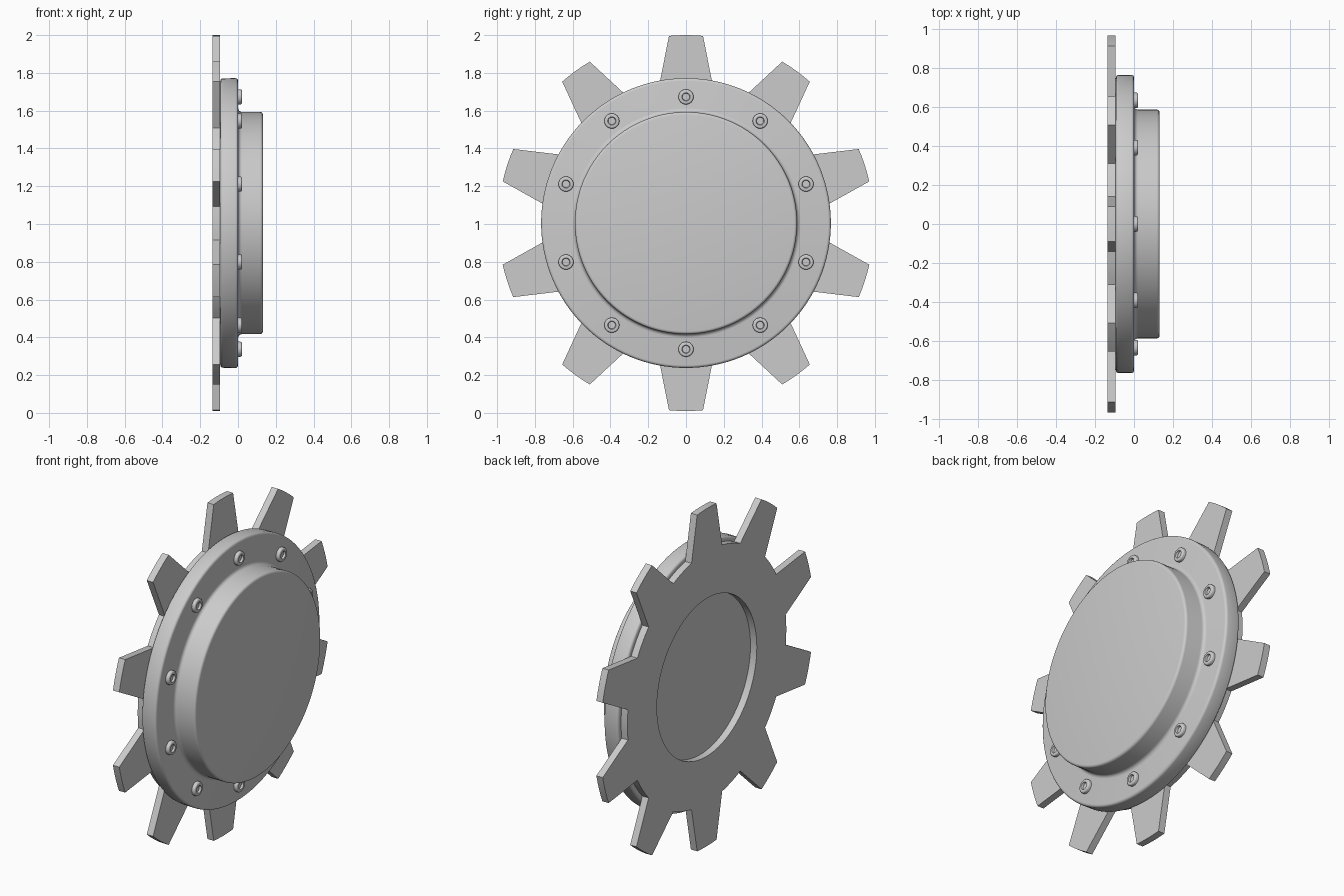
import bpy, bmesh, math
from math import cos, sin, pi, radians

if "Cube" in bpy.data.objects:
    bpy.data.objects.remove(bpy.data.objects["Cube"])

CZ = 1.005          # height of the axle, which runs along x
TEETH = 10

grey = bpy.data.materials.new("light grey metal")
grey.diffuse_color = (0.6, 0.6, 0.6, 1)
grey.use_nodes = True
grey.node_tree.nodes["Principled BSDF"].inputs["Base Color"].default_value = grey.diffuse_color


def finish(bm, name):
    bmesh.ops.remove_doubles(bm, verts=bm.verts, dist=1e-6)
    bmesh.ops.recalc_face_normals(bm, faces=bm.faces)
    me = bpy.data.meshes.new(name)
    bm.to_mesh(me)
    bm.free()
    me.materials.append(grey)
    ob = bpy.data.objects.new(name, me)
    bpy.context.collection.objects.link(ob)
    bpy.ops.object.select_all(action='DESELECT')
    ob.select_set(True)
    bpy.context.view_layer.objects.active = ob
    bpy.ops.object.shade_smooth_by_angle(angle=radians(32))
    return ob


def arc(x, r, rad, a0, a1, n=4):
    """Points (x, radius) along a rounded profile corner."""
    return [(x + rad * cos(radians(a0 + (a1 - a0) * i / n)),
             r + rad * sin(radians(a0 + (a1 - a0) * i / n))) for i in range(n + 1)]


def lathe(bm, profile, n, cy=0.0, cz=CZ):
    """Revolve (x, radius) points around an x axis, capping both ends."""
    rings = [[bm.verts.new((x, cy + r * sin(2 * pi * i / n), cz + r * cos(2 * pi * i / n)))
              for i in range(n)] for x, r in profile]
    for a, b in zip(rings, rings[1:]):
        for i in range(n):
            j = (i + 1) % n
            bm.faces.new((a[i], a[j], b[j], b[i]))
    bm.faces.new(rings[0])
    bm.faces.new(rings[-1])


# Toothed plate with a round hole
R_TIP, R_ROOT, R_HOLE = 0.995, 0.74, 0.465
tooth = [(-11.1, R_ROOT), (-5.2, R_TIP), (-2.6, R_TIP), (0, R_TIP), (2.6, R_TIP),
         (5.2, R_TIP), (11.1, R_ROOT), (14.5, R_ROOT), (18, R_ROOT), (21.5, R_ROOT)]
bm = bmesh.new()
loops = []
for k in range(TEETH):
    for m, (deg, r) in enumerate(tooth):
        ao = radians(deg + 36 * k)
        ai = radians(-11.1 + 3.6 * m + 36 * k)
        loops.append([bm.verts.new((x, rr * sin(a), CZ + rr * cos(a)))
                      for rr, a in ((R_HOLE, ai), (r, ao)) for x in (-0.136, -0.095)])
for i, p in enumerate(loops):
    q = loops[(i + 1) % len(loops)]
    for s, t in ((0, 2), (2, 3), (3, 1), (1, 0)):
        bm.faces.new((p[s], p[t], q[t], q[s]))
finish(bm, "toothed_plate")

# Flange and raised hub cap in one turned body
profile = ([(-0.0945, 0.745)] + arc(-0.0795, 0.752, 0.014, 180, 90)
           + arc(-0.014, 0.752, 0.015, 90, 0)
           + arc(0.021, 0.608, 0.02, 180, 270)
           + arc(0.117, 0.573, 0.015, 90, 0))
bm = bmesh.new()
lathe(bm, profile, 128)
finish(bm, "hub_body")

# Ring of socket-head screws, one in line with each tooth
screw = ([(-0.01, 0.04)] + arc(0.013, 0.032, 0.008, 90, 0, 3)
         + [(0.021, 0.022), (0.009, 0.019)])
for k in range(TEETH):
    a = radians(36 * k)
    bm = bmesh.new()
    lathe(bm, screw, 24, 0.668 * sin(a), CZ + 0.668 * cos(a))
    finish(bm, f"screw_{k + 1}")
